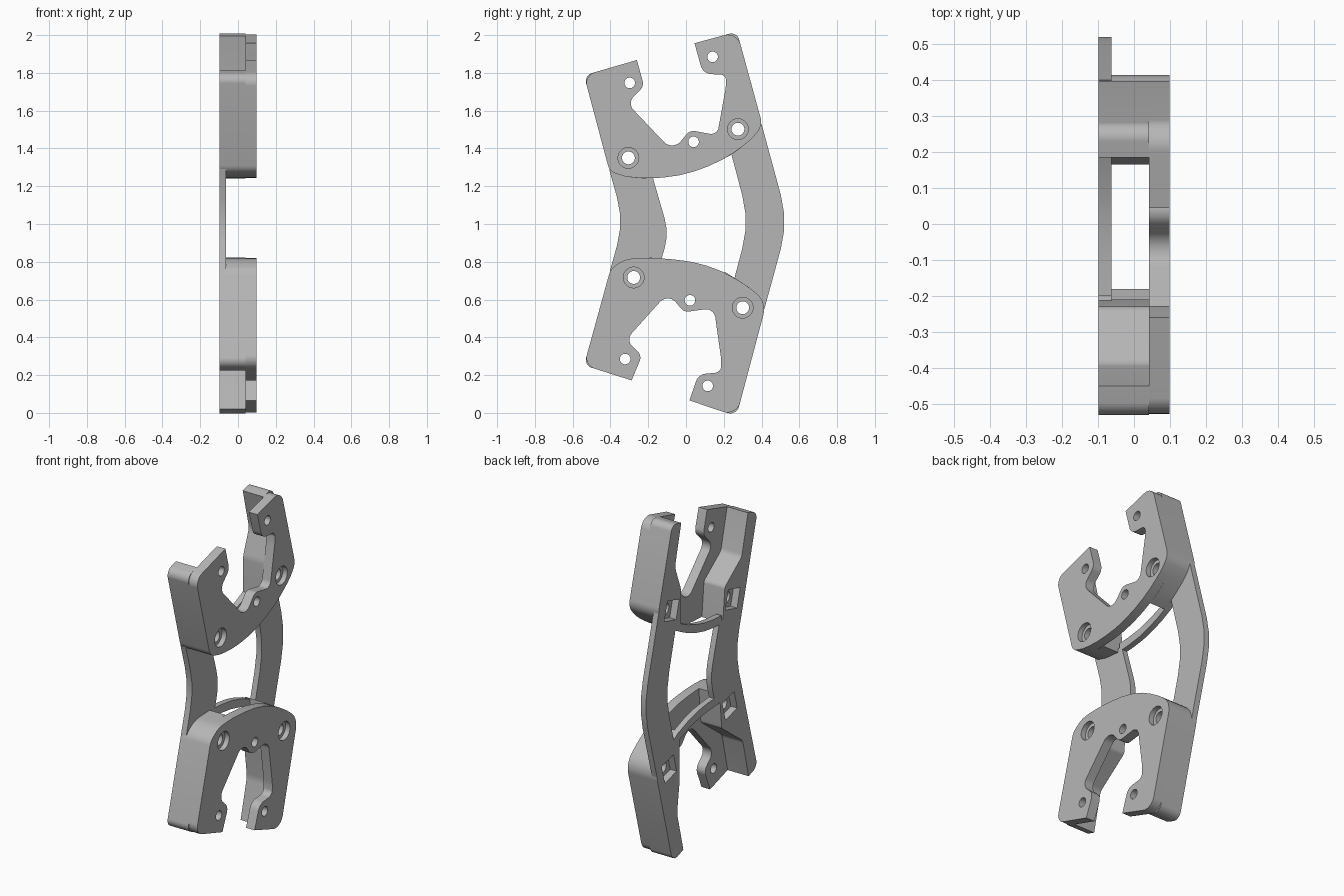
import bpy, bmesh, math
from mathutils import Vector

if "Cube" in bpy.data.objects:
    bpy.data.objects.remove(bpy.data.objects["Cube"])

grey = bpy.data.materials.new("mid grey")
grey.diffuse_color = (0.47, 0.47, 0.47, 1)
grey.use_nodes = True
grey.node_tree.nodes["Principled BSDF"].inputs["Base Color"].default_value = grey.diffuse_color

BACK, ARM, MID, FRONT = -0.098, -0.063, 0.041, 0.098   # layer depths along x


def rounded(points):
    """Turn (y, z, radius) corners into a filleted outline."""
    out = []
    n = len(points)
    for i, (y, z, r) in enumerate(points):
        p = Vector((y, z))
        a = Vector(points[i - 1][:2]) - p
        b = Vector(points[(i + 1) % n][:2]) - p
        half = a.angle(b) / 2
        if r == 0 or half > 1.56:
            out.append(p)
            continue
        t = min(r / math.tan(half), 0.48 * a.length, 0.48 * b.length)
        a.normalize()
        b.normalize()
        c = p + (a + b).normalized() * t / math.cos(half)
        va, vb = p + a * t - c, p + b * t - c
        steps = max(2, math.ceil((math.pi - 2 * half) / math.radians(11)))
        for k in range(steps + 1):
            out.append(c + va.lerp(vb, k / steps).normalized() * va.length)
    return out


def prism(bm, outline, x0, x1):
    """Extrude a (y, z) outline from x0 to x1."""
    face = bm.faces.new([bm.verts.new((x0, y, z)) for y, z in outline])
    top = bmesh.ops.extrude_face_region(bm, geom=[face])["geom"]
    bmesh.ops.translate(bm, vec=(x1 - x0, 0, 0),
                        verts=[v for v in top if isinstance(v, bmesh.types.BMVert)])


def finish(bm, name):
    bmesh.ops.recalc_face_normals(bm, faces=bm.faces)
    mesh = bpy.data.meshes.new(name)
    bm.to_mesh(mesh)
    bm.free()
    mesh.materials.append(grey)
    obj = bpy.data.objects.new(name, mesh)
    bpy.context.collection.objects.link(obj)
    return obj


def part(name, corners, x0, x1):
    bm = bmesh.new()
    prism(bm, rounded(corners), x0, x1)
    return finish(bm, name)


def cutter(name, centres, radius, sides, x0, x1):
    bm = bmesh.new()
    for y, z, turn in centres:
        angles = [turn + 2 * math.pi * k / sides for k in range(sides)]
        prism(bm, [(y + radius * math.cos(a), z + radius * math.sin(a)) for a in angles], x0, x1)
    obj = finish(bm, name)
    obj.hide_render = True
    return obj


# Curved edges facing the middle of the frame
upper_arc = [(-.2, 1.24, .8), (-.035, 1.253, .8), (.125, 1.305, .8), (.255, 1.375, .8)]
lower_arc = [(-.19, .822, .8), (.02, .806, .8), (.19, .755, .8), (.335, .665, .8)]

# Front plates with a C-shaped opening
upper_plate = ([(-.26, 1.868, 0), (-.54, 1.787, .06), (-.405, 1.28, .06), (-.325, 1.25, .3)]
               + upper_arc
               + [(.36, 1.46, .4), (.405, 1.525, .08), (.27, 2.018, .07), (.045, 1.957, 0),
                  (.09, 1.795, .06), (.215, 1.79, .05), (.21, 1.72, .2), (.165, 1.47, .04),
                  (.02, 1.497, .05), (-.07, 1.385, .06), (-.312, 1.64, .05), (-.222, 1.73, .05)])
lower_plate = ([(-.288, .172, 0), (-.54, .252, .06), (-.4, .76, .08), (-.325, .815, .2)]
               + lower_arc
               + [(.4, .61, .2), (.418, .55, .1), (.267, -.018, .07), (.018, .066, 0),
                  (.066, .204, .06), (.185, .215, .05), (.187, .28, .2), (.148, .555, .05),
                  (-.01, .533, .05), (-.095, .635, .06), (-.32, .385, .05), (-.232, .305, .05)])
parts = [part("upper_plate", upper_plate, MID, FRONT),
         part("lower_plate", lower_plate, MID, FRONT)]

# Thin-walled posts that widen into bolt bosses
parts += [
    part("upper_front_post", [(-.45, 1.813, 0), (-.54, 1.787, .06), (-.405, 1.28, .06),
                              (-.325, 1.25, .3), (-.21, 1.24, 0), (-.23, 1.45, .03),
                              (-.39, 1.57, .05)], BACK, MID),
    part("upper_back_post", [(.185, 1.995, 0), (.245, 1.75, .1), (.188, 1.6, .1), (.185, 1.337, 0),
                             (.255, 1.375, .8), (.36, 1.46, .4), (.405, 1.525, .08),
                             (.27, 2.018, .07)], BACK, MID),
    part("lower_front_post", [(-.455, .225, 0), (-.54, .252, .06), (-.4, .76, .08),
                              (-.325, .815, .2), (-.18, .822, 0), (-.2, .61, .03),
                              (-.4, .46, .05)], BACK, MID),
    part("lower_back_post", [(.165, .02, 0), (.225, .26, .1), (.2, .45, .1), (.205, .747, 0),
                             (.335, .665, .8), (.4, .61, .2), (.418, .55, .1),
                             (.267, -.018, .07)], BACK, MID),
]

# Thin bent arms joining the upper and lower brackets
parts += [
    part("front_arm", [(-.407, 1.29, 0), (-.33, 1.015, .75), (-.403, .75, 0),
                       (-.14, .78, 0), (-.09, .95, .75), (-.18, 1.26, 0)], BACK, ARM),
    part("back_arm", [(.4, 1.53, 0), (.541, 1.01, .55), (.415, .55, 0),
                      (.25, .69, 0), (.335, 1.01, .55), (.235, 1.39, 0)], BACK, ARM),
]

# Thin curved rails behind the plates
for name, arc, dz in (("upper_rail", upper_arc, .05), ("lower_rail", lower_arc, -.05)):
    edge = [(y, z, r) for y, z, r in arc]
    inner = [(y, z + dz, r) for y, z, r in reversed(arc)]
    for side in (edge, inner):
        side[0] = (*side[0][:2], 0)
        side[-1] = (*side[-1][:2], 0)
    parts.append(part(name, edge + inner, BACK, ARM))

# Bolt holes, counterbores, square nut pockets and small screw holes
tilt = math.radians(15)
bolts = [(-.305, 1.35, tilt), (.275, 1.502, tilt), (-.277, .717, -tilt), (.3, .557, -tilt)]
screws = [(-.298, 1.747, 0), (.141, 1.885, 0), (.04, 1.435, 0),
          (-.322, .285, 0), (.115, .143, 0), (.021, .596, 0)]
cutters = [
    cutter("bolt_hole_cutter", bolts, .034, 32, -.2, .2),
    cutter("counterbore_cutter", bolts, .055, 32, .068, .2),
    cutter("nut_pocket_cutter", [(y, z, t + math.pi / 4) for y, z, t in bolts], .082, 4, -.2, -.055),
    cutter("screw_hole_cutter", screws, .028, 32, -.2, .2),
]
for obj in parts:
    bpy.ops.object.select_all(action='DESELECT')
    obj.select_set(True)
    bpy.context.view_layer.objects.active = obj
    for c in cutters:
        mod = obj.modifiers.new("cut", 'BOOLEAN')
        mod.operation = 'DIFFERENCE'
        mod.solver = 'EXACT'
        mod.object = c
        bpy.ops.object.modifier_apply(modifier=mod.name)
    bpy.ops.object.shade_smooth_by_angle(angle=math.radians(25))
for c in cutters:
    bpy.data.objects.remove(c)
